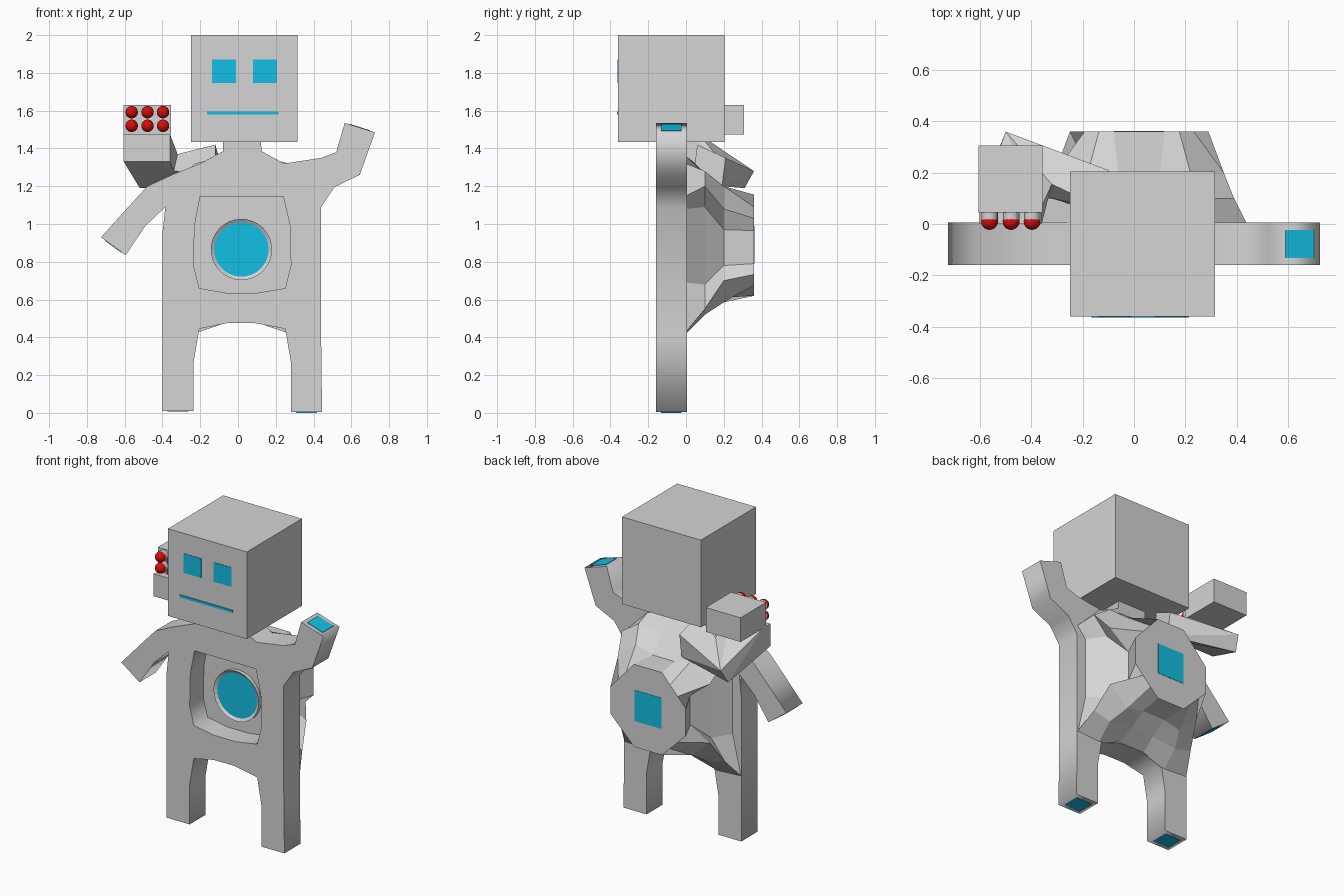
import bpy, bmesh, math
from mathutils import Vector, Matrix

if "Cube" in bpy.data.objects:
    bpy.data.objects.remove(bpy.data.objects["Cube"])


def material(name, rgb):
    m = bpy.data.materials.new(name)
    m.diffuse_color = (*rgb, 1)
    m.use_nodes = True
    m.node_tree.nodes["Principled BSDF"].inputs["Base Color"].default_value = m.diffuse_color
    return m


GREY = material("grey metal", (0.66, 0.66, 0.66))
BLUE = material("glowing blue", (0.006, 0.53, 0.78))
RED = material("warhead red", (0.68, 0.004, 0.004))


def finish(name, bm, *mats):
    bmesh.ops.recalc_face_normals(bm, faces=bm.faces)
    me = bpy.data.meshes.new(name)
    bm.to_mesh(me)
    bm.free()
    for m in mats:
        me.materials.append(m)
    ob = bpy.data.objects.new(name, me)
    bpy.context.collection.objects.link(ob)
    return ob


def box(name, centre, size, mat, tilt=0.0):
    bm = bmesh.new()
    bmesh.ops.create_cube(bm, size=1, matrix=Matrix.Translation(centre)
                          @ Matrix.Rotation(tilt, 4, 'Y') @ Matrix.Diagonal((*size, 1)))
    return finish(name, bm, mat)


def hull(name, pts, mat):
    bm = bmesh.new()
    for p in pts:
        bm.verts.new(p)
    bmesh.ops.convex_hull(bm, input=bm.verts)
    bmesh.ops.dissolve_limit(bm, angle_limit=0.02, verts=bm.verts, edges=bm.edges)
    return finish(name, bm, mat)


def plate(name, loops, y0, y1, mat):
    """Flat x-z profile (first loop outer, others holes) from y0 to y1."""
    cu = bpy.data.curves.new(name, 'CURVE')
    cu.dimensions = '2D'
    cu.fill_mode = 'BOTH'
    cu.extrude = (y1 - y0) / 2
    for loop in loops:
        sp = cu.splines.new('POLY')
        sp.points.add(len(loop) - 1)
        for p, (x, z) in zip(sp.points, loop):
            p.co = (x, z, 0, 1)
        sp.use_cyclic_u = True
    cu.materials.append(mat)
    ob = bpy.data.objects.new(name, cu)
    ob.rotation_euler.x = math.pi / 2
    ob.location.y = (y0 + y1) / 2
    bpy.context.collection.objects.link(ob)
    bpy.ops.object.select_all(action='DESELECT')
    ob.select_set(True)
    bpy.context.view_layer.objects.active = ob
    bpy.ops.object.convert(target='MESH')


# Flat body with legs, arms and neck, and a window for the chest recess
outline = [(-.40, .01), (-.235, .01), (-.235, .27), (-.205, .445), (-.06, .475), (.09, .475),
           (.25, .445), (.28, .27), (.28, .004), (.445, .004), (.44, .41), (.44, 1.09),
           (.51, 1.195), (.645, 1.26), (.725, 1.485), (.565, 1.535), (.52, 1.38), (.44, 1.35),
           (.245, 1.32), (.125, 1.385), (.12, 1.45), (-.08, 1.45), (-.08, 1.385), (-.2, 1.32),
           (-.34, 1.265), (-.48, 1.20), (-.59, 1.08), (-.725, .93), (-.595, .835),
           (-.49, .99), (-.385, 1.09), (-.40, .95)]
recess = [(-.2, 1.145), (.24, 1.145), (.275, .99), (.28, .78), (.25, .66),
          (.1, .635), (-.06, .635), (-.205, .66), (-.235, .78), (-.23, .99)]
plate("body", [outline, recess], -.16, .005, GREY)
plate("chest_recess_floor", [[(.02 + (x - .02) * 1.03, .88 + (z - .88) * 1.03) for x, z in recess]],
      -.02, 0, GREY)

# Chest lamp: a disc with a raised rim, blue inside
bm = bmesh.new()
bmesh.ops.create_cone(bm, cap_ends=True, segments=32, radius1=.162, radius2=.162, depth=.03,
                      matrix=Matrix.Translation((.018, -.03, .865)) @ Matrix.Rotation(math.pi / 2, 4, 'X'))
bm.normal_update()
lens = min(bm.faces, key=lambda f: f.calc_center_median().y)
bmesh.ops.inset_region(bm, faces=[lens], thickness=.018, depth=-.012)
lens.material_index = 1
finish("chest_lamp", bm, GREY, BLUE)

# Back hump: rings of four struts pinched at the sides, top and bottom
# ring = y, then (half width, low z, high z) from the side to the middle
rings = [
    (0.00, [(.36, .69, 1.08), (.42, .43, 1.15), (.25, .42, 1.32), (.09, .475, 1.36)]),
    (0.10, [(.27, .68, 1.09), (.37, .55, 1.20), (.25, .52, 1.28), (.08, .54, 1.26)]),
    (0.20, [(.19, .78, .97), (.33, .70, 1.08), (.20, .585, 1.20), (.08, .61, 1.16)]),
    (0.36, [(.27, .79, .965), (.213, .733, 1.03), (.157, .677, 1.09), (.10, .62, 1.155)])]
bm = bmesh.new()
loops = []
for y, q in rings:
    pts = [(u, hi) for u, lo, hi in q] + [(-u, hi) for u, lo, hi in q[::-1]]
    pts += [(-u, lo) for u, lo, hi in q] + [(u, lo) for u, lo, hi in q[::-1]]
    loops.append([bm.verts.new((.02 + u, y, z)) for u, z in pts])
for a, b in zip(loops, loops[1:]):
    for i in range(len(a)):
        j = (i + 1) % len(a)
        bm.faces.new((a[i], a[j], b[j], b[i]))
bm.faces.new(loops[0])
bm.faces.new(loops[-1])
finish("back_hump", bm, GREY)
box("back_vent", (.02, .358, .89), (.195, .008, .2), BLUE)

# Head and face
box("head", (.0325, -.0775, 1.7175), (.565, .565, .565), GREY)
for side, x in (("left", -.075), ("right", .143)):
    box(side + "_eye", (x, -.36, 1.808), (.127, .006, .125), BLUE)
box("mouth", (.025, -.361, 1.588), (.38, .008, .016), BLUE)

# Blue pads on the hands and feet
box("raised_hand_pad", (.645, -.078, 1.51), (.115, .11, .006), BLUE, .303)
box("lowered_hand_pad", (-.66, -.078, .8825), (.11, .11, .006), BLUE, .63)
box("left_foot_pad", (-.3175, -.078, .01), (.11, .11, .006), BLUE)
box("right_foot_pad", (.3625, -.078, .004), (.11, .11, .008), BLUE)

# Launcher arm: a slanted beam from the back to an elbow, then a bracket
drop = Vector((-.02, -.05, -.09))
elbow = [Vector((-.5, .36, 1.28)), Vector((-.32, .155, 1.37))]
elbow += [p + drop for p in elbow]
root = [Vector((-.1, .21, 1.35)), Vector((-.12, .06, 1.42))]
root += [p + Vector((0, -.02, -.15)) for p in root]
hull("launcher_beam", root + elbow, GREY)
front = [(x, y, z) for x in (-.605, -.36) for y, z in ((0, 1.33), (0, 1.475), (.07, 1.475))]
hull("launcher_bracket", front + elbow, GREY)

# Launcher box with six red-tipped tubes
box("launcher_box", (-.481, .175, 1.552), (.25, .262, .157), GREY)
for x in (-.563, -.479, -.397):
    for z in (1.52, 1.592):
        bm = bmesh.new()
        bmesh.ops.create_cone(bm, cap_ends=True, segments=20, radius1=.032, radius2=.032, depth=.045,
                              matrix=Matrix.Translation((x, .0325, z)) @ Matrix.Rotation(math.pi / 2, 4, 'X'))
        finish("missile_tube", bm, GREY)
        bm = bmesh.new()
        bmesh.ops.create_uvsphere(bm, u_segments=20, v_segments=12, radius=.033,
                                  matrix=Matrix.Translation((x, .01, z)))
        for f in bm.faces:
            f.smooth = True
        finish("missile_tip", bm, RED)
